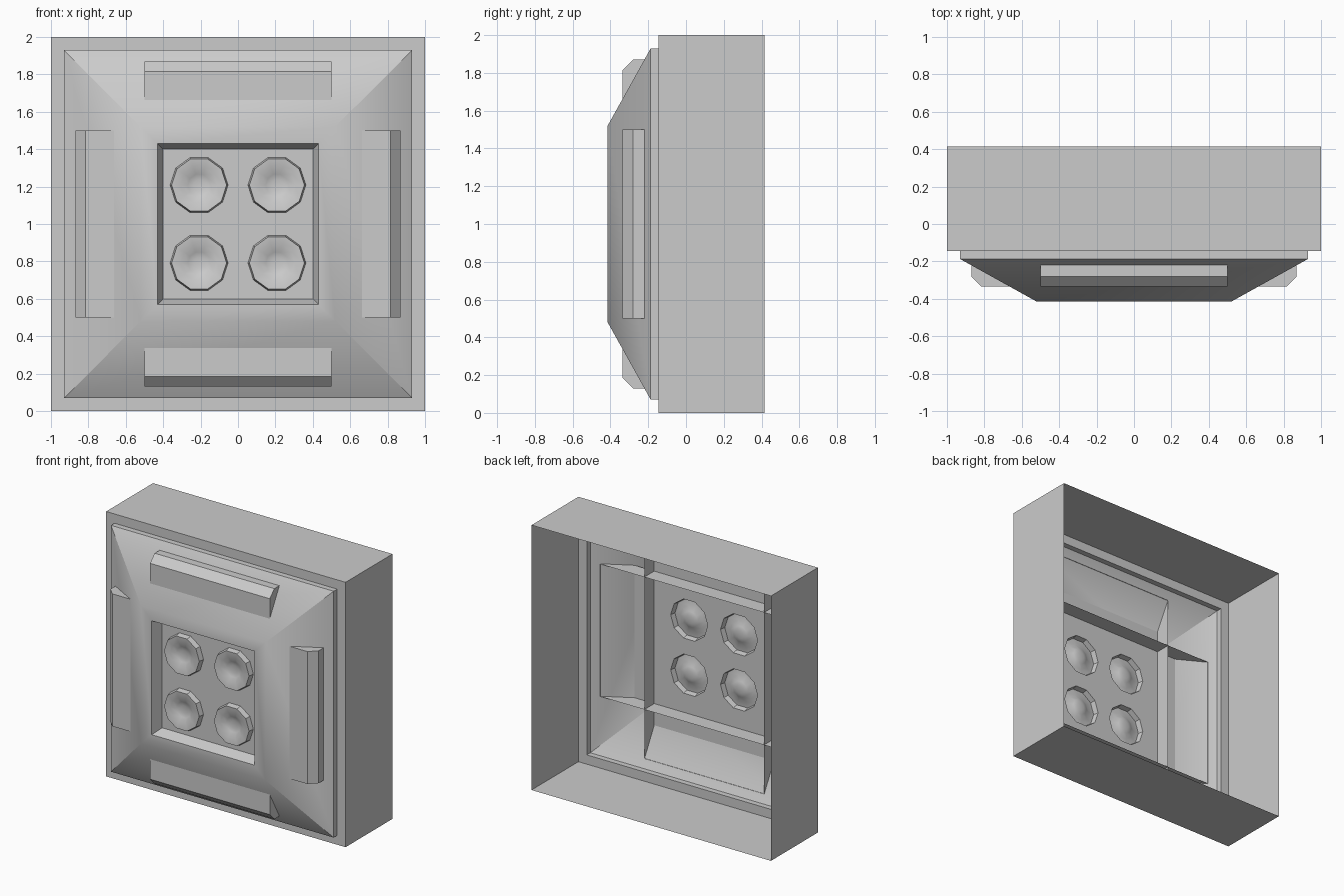
import bpy, bmesh, math

if "Cube" in bpy.data.objects:
    bpy.data.objects.remove(bpy.data.objects["Cube"])

grey = bpy.data.materials.new("plain_grey")
grey.diffuse_color = (0.6, 0.6, 0.6, 1)
grey.use_nodes = True
grey.node_tree.nodes["Principled BSDF"].inputs["Base Color"].default_value = grey.diffuse_color

FLOOR = -0.335          # front face of the crossing channels
KNOB, SIDES = 0.155, 10
CENTRES = [(x, 1 + z) for x in (-0.208, 0.208) for z in (-0.208, 0.208)]


def finish(name, bm, flip_test=None):
    """Turn a bmesh into a smooth-by-angle object."""
    if flip_test:
        bm.normal_update()
        bmesh.ops.reverse_faces(bm, faces=[f for f in bm.faces if flip_test(f)])
    mesh = bpy.data.meshes.new(name)
    bm.to_mesh(mesh)
    bm.free()
    mesh.materials.append(grey)
    ob = bpy.data.objects.new(name, mesh)
    bpy.context.collection.objects.link(ob)
    bpy.ops.object.select_all(action='DESELECT')
    ob.select_set(True)
    bpy.context.view_layer.objects.active = ob
    bpy.ops.object.shade_smooth_by_angle(angle=math.radians(30))
    return ob


def loft(bm, rings, cap=False):
    """Skin a list of rings (lists of points) from back to front."""
    loops = [[bm.verts.new(p) for p in r] for r in rings]
    for a, b in zip(loops, loops[1:]):
        for i in range(len(a)):
            j = (i + 1) % len(a)
            bm.faces.new((a[i], a[j], b[j], b[i]))
    if cap:
        bm.faces.new(loops[-1])


def rect(hx, hz, y):
    return [(-hx, y, 1 - hz), (hx, y, 1 - hz), (hx, y, 1 + hz), (-hx, y, 1 + hz)]


def circle(cx, cz, r, y):
    return [(cx + r * math.cos(2 * math.pi * i / SIDES), y,
             cz + r * math.sin(2 * math.pi * i / SIDES)) for i in range(SIDES)]


# Housing: open-backed box, step, sloping frame and tapered window
bm = bmesh.new()
profile = [(1, 0.415), (1, -0.145), (0.93, -0.145), (0.93, -0.187),
           (0.52, -0.415), (0.43, -0.415), (0.40, FLOOR)]
loft(bm, [rect(h, h, y) for h, y in profile])
finish("housing", bm)


# Two crossing channels whose chamfered ends poke through the frame
def channel(name, swap):
    bm = bmesh.new()

    def r(length, y):
        return rect(0.5, length, y) if swap else rect(length, 0.5, y)
    loft(bm, [r(0.87, -0.217), r(0.87, -0.28), r(0.815, FLOOR)])
    # front plates either side of the central panel
    for s in (-1, 1):
        pts = [(0.5 * s, -0.5), (0.815 * s, -0.5), (0.815 * s, 0.5), (0.5 * s, 0.5)]
        bm.faces.new([bm.verts.new((b, FLOOR, 1 + a) if swap else (a, FLOOR, 1 + b))
                      for a, b in pts])
    bmesh.ops.remove_doubles(bm, verts=bm.verts, dist=1e-4)
    plates = lambda f: (abs(f.normal.y) > 0.99 and f.normal.y > 0)
    finish(name, bm, plates)


channel("upright_channel", True)
channel("level_channel", False)

# Central panel with a hole behind each knob
bm = bmesh.new()
edges = []
for ring in [rect(0.5, 0.5, FLOOR)] + [circle(x, z, KNOB, FLOOR) for x, z in CENTRES]:
    vs = [bm.verts.new(p) for p in ring]
    edges += [bm.edges.new((vs[i - 1], vs[i])) for i in range(len(vs))]
bmesh.ops.triangle_fill(bm, edges=edges, use_beauty=True, normal=(0, -1, 0))
finish("central_panel", bm, lambda f: f.normal.y > 0)

# Dished ten-sided knobs
KNOB_PROFILE = [(KNOB, FLOOR), (0.147, -0.375), (0.097, -0.37),
                (0.06, -0.35), (0.03, -0.343)]
for n, (cx, cz) in enumerate(CENTRES):
    bm = bmesh.new()
    loft(bm, [circle(cx, cz, r, y) for r, y in KNOB_PROFILE], cap=True)
    finish(f"knob_{n + 1}", bm)
